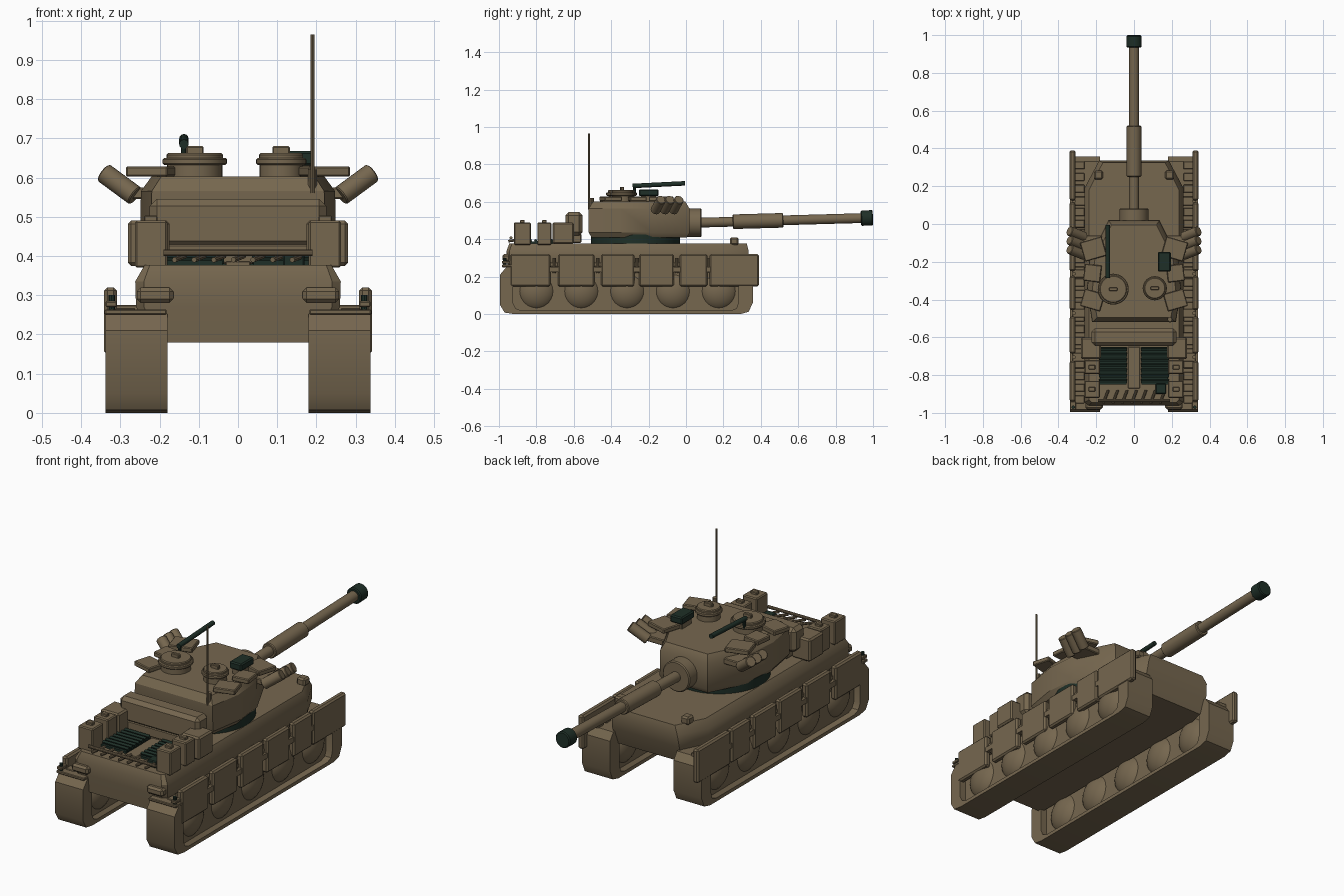
import bpy, bmesh, math
from mathutils import Vector, Euler, Matrix

if "Cube" in bpy.data.objects:
    bpy.data.objects.remove(bpy.data.objects["Cube"])


def material(name, rgb):
    m = bpy.data.materials.new(name)
    m.diffuse_color = (*rgb, 1)
    m.use_nodes = True
    m.node_tree.nodes["Principled BSDF"].inputs["Base Color"].default_value = m.diffuse_color
    return m


TAN = material("olive_tan", (0.180, 0.135, 0.078))
GREEN = material("dark_green", (0.013, 0.028, 0.020))


def finish(name, bm, mat, bevel=0.0, segs=1):
    if bevel:
        edges = [e for e in bm.edges if e.calc_face_angle(0) > 0.5]
        bmesh.ops.bevel(bm, geom=edges, offset=bevel, segments=segs,
                        affect='EDGES', clamp_overlap=True)
    bmesh.ops.recalc_face_normals(bm, faces=bm.faces)
    me = bpy.data.meshes.new(name)
    bm.to_mesh(me)
    bm.free()
    me.materials.append(mat)
    me.shade_smooth()
    me.set_sharp_from_angle(angle=math.radians(32))
    ob = bpy.data.objects.new(name, me)
    bpy.context.collection.objects.link(ob)
    return ob


def box(name, x, y, z, mat=TAN, bevel=0.006, rot=(0, 0, 0)):
    """Box from (min, max) ranges, turned about its own centre."""
    c = Vector([(a + b) / 2 for a, b in (x, y, z)])
    s = [abs(b - a) for a, b in (x, y, z)]
    bm = bmesh.new()
    m = Matrix.Translation(c) @ Euler(rot).to_matrix().to_4x4() @ Matrix.Diagonal((*s, 1))
    bmesh.ops.create_cube(bm, size=1, matrix=m)
    return finish(name, bm, mat, bevel)


def side(s, a, b):
    return (min(s * a, s * b), max(s * a, s * b))


def tube(name, p, q, r, mat=TAN, r2=None, n=24, bevel=0.0):
    p, q = Vector(p), Vector(q)
    d = q - p
    bm = bmesh.new()
    m = Matrix.Translation((p + q) / 2) @ d.to_track_quat('Z', 'Y').to_matrix().to_4x4()
    bmesh.ops.create_cone(bm, cap_ends=True, segments=n, radius1=r,
                          radius2=r if r2 is None else r2, depth=d.length, matrix=m)
    return finish(name, bm, mat, bevel)


def loft(name, layers, mat=TAN, bevel=0.0):
    """Stack of mirrored half outlines: (z, [(x, y), ...])."""
    bm = bmesh.new()
    rings = []
    for z, half in layers:
        pts = half + [(-x, y) for x, y in reversed(half)]
        rings.append([bm.verts.new((x, y, z)) for x, y in pts])
    n = len(rings[0])
    for a, b in zip(rings, rings[1:]):
        for i in range(n):
            j = (i + 1) % n
            bm.faces.new((a[i], a[j], b[j], b[i]))
    bm.faces.new(rings[0])
    bm.faces.new(rings[-1])
    return finish(name, bm, mat, bevel)


def extrude_x(name, prof, x0, x1, hole=None, bevel=0.0):
    """Extrude a (y, z) profile along x, as a belt when a hole outline is given."""
    bm = bmesh.new()
    n = len(prof)
    rows = [[bm.verts.new((x, *p)) for p in pr] for pr in ([prof, hole] if hole else [prof])
            for x in (x0, x1)]
    loops = [(0, 1), (2, 3), (0, 2), (1, 3)] if hole else [(0, 1)]
    for a, b in loops:
        for i in range(n):
            j = (i + 1) % n
            bm.faces.new((rows[a][i], rows[a][j], rows[b][j], rows[b][i]))
    if not hole:
        bm.faces.new(rows[0])
        bm.faces.new(rows[1])
    return finish(name, bm, TAN, bevel)


# Hull: belly, sponsons and chamfered deck
loft("hull", [
    (0.18, [(0.18, 0.29), (0.20, 0.20), (0.20, -0.93), (0.19, -0.945)]),
    (0.27, [(0.19, 0.325), (0.26, 0.19), (0.26, -0.94), (0.24, -0.955)]),
    (0.335, [(0.185, 0.335), (0.262, 0.19), (0.262, -0.945), (0.24, -0.96)]),
    (0.377, [(0.165, 0.325), (0.238, 0.18), (0.238, -0.93), (0.225, -0.945)]),
], bevel=0.006)

# Running gear and side details, repeated left and right
outer = [(-0.995, 0.05), (-0.97, 0.008), (-0.92, 0.0), (0.29, 0.0), (0.335, 0.012),
         (0.357, 0.06), (0.357, 0.215), (0.33, 0.252), (-0.96, 0.252), (-0.995, 0.21)]
inner = [(-0.925, 0.06), (-0.91, 0.03), (-0.88, 0.018), (0.24, 0.018), (0.27, 0.03),
         (0.28, 0.06), (0.28, 0.20), (0.26, 0.225), (-0.90, 0.225), (-0.925, 0.20)]
wheels = [-0.80, -0.56, -0.315, -0.07, 0.175]
panels = [(-0.94, -0.725), (-0.685, -0.49), (-0.455, -0.275), (-0.25, -0.065),
          (-0.035, 0.115), (0.125, 0.39)]
for s in (-1, 1):
    extrude_x("track_belt", outer, s * 0.18, s * 0.338, hole=inner, bevel=0.016)
    box("track_core", side(s, 0.215, 0.303), (-0.95, 0.30), (0.01, 0.24))
    for y in wheels:
        bm = bmesh.new()
        bmesh.ops.create_uvsphere(bm, u_segments=32, v_segments=16, radius=0.108,
                                  matrix=Matrix.Translation((s * 0.259, y, 0.122))
                                  @ Matrix.Diagonal((0.72, 1, 1, 1)))
        finish("road_wheel", bm, TAN)
    for a, b in panels:
        box("side_skirt", side(s, 0.309, 0.341), (a, b), (0.148, 0.32), bevel=0.008)
    for (_, a), (b, _) in zip(panels, panels[1:]):
        m = (a + b) / 2
        box("skirt_bracket", side(s, 0.25, 0.325), (m - 0.022, m + 0.022), (0.255, 0.275), bevel=0.003)
        tube("skirt_pin", (s * 0.318, m, 0.22), (s * 0.318, m, 0.30), 0.010, n=10)
    # Track links on the upper run
    for i in range(21):
        y = -0.95 + i * 0.062
        box("track_link", side(s, 0.262, 0.312), (y, y + 0.042), (0.245, 0.268), bevel=0.003)
    # Rear mudguard, hinge and lamp
    box("rear_mudguard", side(s, 0.182, 0.34), (-0.985, -0.92), (0.25, 0.264), bevel=0.003)
    box("rear_lamp", side(s, 0.165, 0.258), (-0.982, -0.94), (0.28, 0.32), bevel=0.01)
    box("rear_hinge", side(s, 0.308, 0.338), (-0.985, -0.94), (0.27, 0.285), bevel=0.003)
    tube("hinge_bolt", (s * 0.322, -0.97, 0.255), (s * 0.322, -0.97, 0.30), 0.009, GREEN, n=10)
    # Headlamp on the bow
    box("headlamp", side(s, 0.165, 0.212), (0.235, 0.282), (0.37, 0.41), bevel=0.008)
    # Stowage bins beside the engine deck
    for a, b in ((-0.92, -0.83), (-0.795, -0.72)):
        box("stowage_bin", side(s, 0.18, 0.262), (a, b), (0.37, 0.49), bevel=0.005)
        box("bin_latch", side(s, 0.205, 0.24), ((a + b) / 2 - 0.012, (a + b) / 2 + 0.012),
            (0.485, 0.503), bevel=0.003)
    box("side_bin", side(s, 0.175, 0.281), (-0.715, -0.60), (0.375, 0.49), bevel=0.008)
    # Engine grille with slats
    box("engine_grille", side(s, 0.04, 0.18), (-0.85, -0.65), (0.37, 0.388), GREEN, 0.0)
    for i in range(7):
        y = -0.838 + i * 0.028
        box("grille_slat", side(s, 0.036, 0.184), (y, y + 0.014), (0.382, 0.40), GREEN, 0.0,
            rot=(0.4, 0, 0))
    # Roof plates
    box("roof_plate_front", side(s, 0.155, 0.275), (-0.185, -0.08), (0.603, 0.628),
        bevel=0.004, rot=(0, 0, -s * 0.28))
    box("roof_plate_middle", side(s, 0.175, 0.265), (-0.305, -0.215), (0.603, 0.628),
        bevel=0.004, rot=(0, 0, s * 0.12))
    box("roof_plate_rear", side(s, 0.165, 0.275), (-0.45, -0.355), (0.603, 0.628),
        bevel=0.004, rot=(0, 0, s * 0.28))
    # Smoke dischargers
    for i in range(3):
        y = -0.155 + i * 0.048
        tube("smoke_discharger", (s * 0.262, y - 0.01, 0.553), (s * 0.342, y + 0.022, 0.612),
             0.026, n=20, bevel=0.003)
    box("discharger_mount", side(s, 0.17, 0.275), (-0.17, -0.06), (0.545, 0.575), bevel=0.004)

# Tow gear across the rear deck
tube("tow_bar", (-0.19, -0.935, 0.408), (0.19, -0.935, 0.408), 0.008, n=10)
for i in range(7):
    x = -0.15 + i * 0.05
    tube("tow_clip", (x - 0.012, -0.948, 0.39), (x + 0.014, -0.88, 0.40), 0.007, n=8)
box("deck_hatch", (0.115, 0.17), (-0.90, -0.845), (0.37, 0.41), GREEN, 0.004)
box("deck_spine", (-0.032, 0.032), (-0.87, -0.65), (0.37, 0.387), bevel=0.003)

# Turret ring and body
tube("turret_ring", (0, -0.27, 0.365), (0, -0.27, 0.425), 0.238, GREEN, n=48)


def plan(k, front, rear):
    return [(0.135 * k, front), (0.235 * k, -0.18), (0.25 * k, -0.35), (0.222 * k, rear)]


loft("turret", [(0.41, plan(0.93, 0.005, -0.505)), (0.435, plan(1, 0.02, -0.52)),
                (0.565, plan(0.99, 0.018, -0.52)), (0.603, plan(0.88, -0.005, -0.495))], bevel=0.006)

# Storage box behind the turret
box("bustle_box", (-0.225, 0.225), (-0.645, -0.553), (0.42, 0.545), bevel=0.018)
box("bustle_base", (-0.18, 0.18), (-0.64, -0.56), (0.38, 0.43), bevel=0.005)

# Cupolas with hatches and handles
for x, y, r in ((-0.11, -0.345, 0.082), (0.11, -0.34, 0.064)):
    tube("cupola_base", (x, y, 0.595), (x, y, 0.64), r * 0.86, n=32)
    tube("cupola_rim", (x, y, 0.632), (x, y, 0.65), r, n=32, bevel=0.004)
    tube("cupola_hatch", (x, y, 0.645), (x, y, 0.662), r * 0.88, n=32, bevel=0.004)
    box("hatch_handle", (x - 0.022, x + 0.022), (y - 0.009, y + 0.009), (0.655, 0.68), bevel=0.003)

# Roof sight, machine gun and aerial
box("sight_base", (0.135, 0.185), (-0.24, -0.16), (0.595, 0.635), bevel=0.003)
box("roof_sight", (0.126, 0.195), (-0.252, -0.147), (0.63, 0.667), GREEN, 0.006)
tube("machine_gun", (-0.138, -0.285, 0.685), (-0.138, -0.005, 0.699), 0.012, GREEN, n=12)
tube("gun_post", (-0.138, -0.275, 0.64), (-0.138, -0.275, 0.685), 0.008, GREEN, n=10)
tube("aerial", (0.19, -0.518, 0.56), (0.19, -0.518, 0.965), 0.0055, n=8)
tube("aerial_base", (0.19, -0.505, 0.57), (0.19, -0.505, 0.62), 0.012, n=10)


# Main gun, rising gently towards the muzzle
def bore(y):
    return (0, y, 0.489 + (y - 0.085) * 0.028)


tube("mantlet", (0, -0.02, 0.488), (0, 0.082, 0.488), 0.077, n=32, bevel=0.005)
tube("barrel", bore(0.05), bore(0.96), 0.026, n=28)
tube("barrel_sleeve", bore(0.25), bore(0.52), 0.039, n=28, bevel=0.004)
tube("muzzle", bore(0.935), bore(0.999), 0.041, GREEN, n=28, bevel=0.005)
